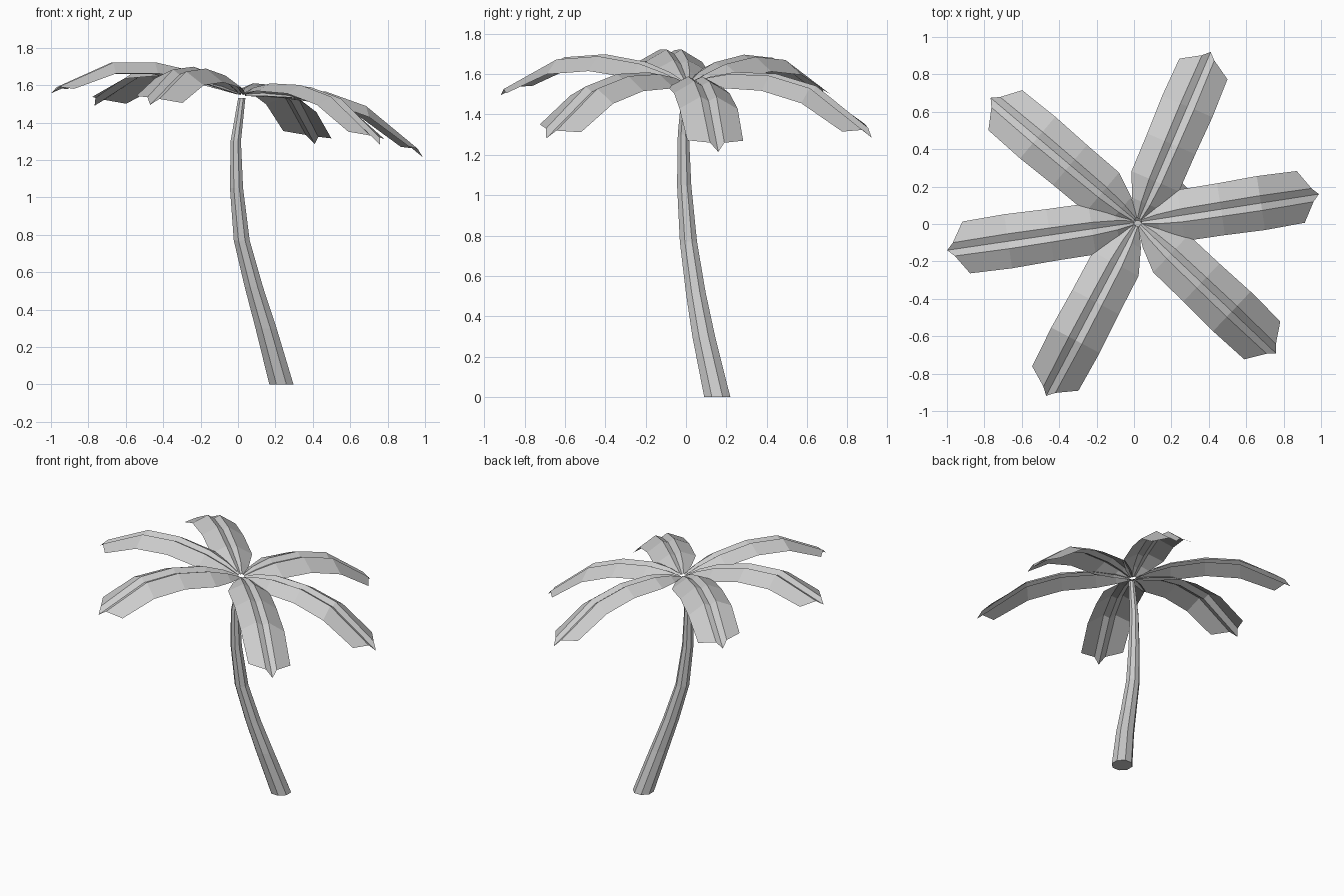
import bpy
from math import sin, cos, radians, pi

if "Cube" in bpy.data.objects:
    bpy.data.objects.remove(bpy.data.objects["Cube"])


def mesh_object(name, verts, faces):
    me = bpy.data.meshes.new(name)
    me.from_pydata(verts, [], faces)
    me.update()
    ob = bpy.data.objects.new(name, me)
    bpy.context.collection.objects.link(ob)
    return ob


# Trunk: curved, tapered eight-sided tube (x, y, z, radius per ring)
rings = [(0.232, 0.155, 0, 0.070), (0.150, 0.088, 0.30, 0.061),
         (0.085, 0.048, 0.52, 0.053), (0.020, 0.012, 0.77, 0.046),
         (-0.008, -0.009, 1.05, 0.038), (-0.012, -0.013, 1.30, 0.030),
         (0.020, 0.000, 1.53, 0.021)]
N = 8
verts = [(x + r * cos((k + 0.5) * 2 * pi / N), y + r * sin((k + 0.5) * 2 * pi / N), z)
         for x, y, z, r in rings for k in range(N)]
faces = [(i * N + k, i * N + (k + 1) % N, (i + 1) * N + (k + 1) % N, (i + 1) * N + k)
         for i in range(len(rings) - 1) for k in range(N)]
faces.append(tuple(reversed(range(N))))
faces.append(tuple(range((len(rings) - 1) * N, len(rings) * N)))
mesh_object("trunk", verts, faces)

# Frond stations: distance out, ridge height, half width, rib half width, wing drop
stations = [(0.02, 1.560, 0.020, 0.010, 0.010),
            (0.11, 1.598, 0.080, 0.025, 0.035),
            (0.24, 1.632, 0.138, 0.035, 0.055),
            (0.46, 1.645, 0.140, 0.038, 0.060),
            (0.68, 1.605, 0.146, 0.040, 0.060)]


def frond(name, angle, length):
    # Cross-section: drooping wings, two ridges and a groove between them
    local = []
    for r, z, w, rib, drop in stations:
        local += [(r, w, z - drop), (r, rib, z), (r, 0, z - 0.55 * rib),
                  (r, -rib, z), (r, -w, z - drop)]
    local += [(0.90, 0.140, 1.425), (0.965, 0.036, 1.425), (1.0, 0, 1.385),
              (0.965, -0.036, 1.425), (0.90, -0.140, 1.425)]
    c, s = cos(radians(angle)), sin(radians(angle))
    pts = []
    for u, v, z in local:
        u *= length
        x, y = 0.02 + u * c - v * s, 0.01 + u * s + v * c
        pts.append((x, y, z - 0.167 * x - 0.034 * y))   # crown leans with the trunk
    fs = [(i * 5 + k, i * 5 + k + 1, i * 5 + k + 6, i * 5 + k + 5)
          for i in range(len(stations)) for k in range(4)]
    mesh_object(name, pts, fs)


# Crown of six fronds
for i, (a, l) in enumerate([(8.8, 0.98), (66.8, 0.99), (139.8, 1.03),
                            (188.4, 1.03), (242.2, 1.05), (316.5, 1.02)]):
    frond(f"frond_{i + 1}", a, l)
